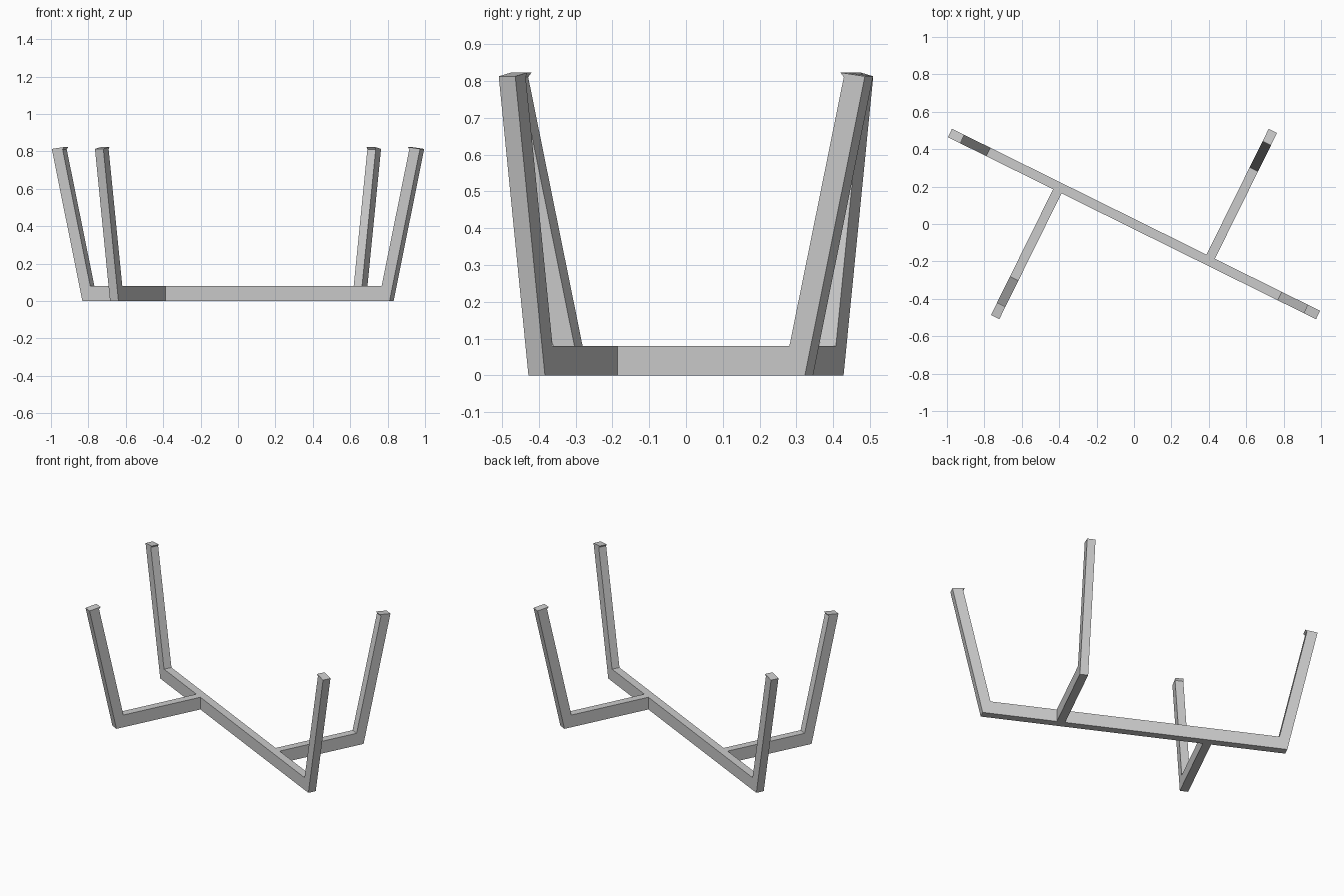
import bpy, bmesh
from math import atan2, pi
from mathutils import Matrix

if "Cube" in bpy.data.objects:
    bpy.data.objects.remove(bpy.data.objects["Cube"])

WIDTH = 0.05      # thickness of every bar
RAIL_H = 0.08     # height of the floor rails
YAW = -atan2(0.443, 0.896)


def leg_profile(reach):
    # outer bottom corner, splayed outer edge, top with small inner lip, inner corner
    return [(reach, 0), (reach + 0.182, 0.813), (reach + 0.108, 0.823),
            (reach + 0.118, 0.811), (reach - 0.047, RAIL_H)]


def extrude_profile(name, profile, matrix):
    bm = bmesh.new()
    face = bm.faces.new([bm.verts.new((u, -WIDTH / 2, z)) for u, z in profile])
    new = bmesh.ops.extrude_face_region(bm, geom=[face])["geom"]
    bmesh.ops.translate(bm, vec=(0, WIDTH, 0),
                        verts=[v for v in new if isinstance(v, bmesh.types.BMVert)])
    bmesh.ops.recalc_face_normals(bm, faces=bm.faces)
    mesh = bpy.data.meshes.new(name)
    bm.to_mesh(mesh)
    bm.free()
    obj = bpy.data.objects.new(name, mesh)
    obj.matrix_world = matrix
    bpy.context.collection.objects.link(obj)


yaw = Matrix.Rotation(YAW, 4, 'Z')

# Long rail with a splayed leg at each end
right = leg_profile(0.916)
extrude_profile("long_rail_with_legs", right + [(-u, z) for u, z in reversed(right)], yaw)

# Two side arms, half a turn apart, each ending in a splayed leg
side = leg_profile(0.593) + [(WIDTH / 2, RAIL_H), (WIDTH / 2, 0)]
for name, turn in (("back_arm_with_leg", 0), ("front_arm_with_leg", pi)):
    extrude_profile(name, side, Matrix.Rotation(turn, 4, 'Z') @ yaw
                    @ Matrix.Translation((0.445, 0, 0)) @ Matrix.Rotation(pi / 2, 4, 'Z'))
